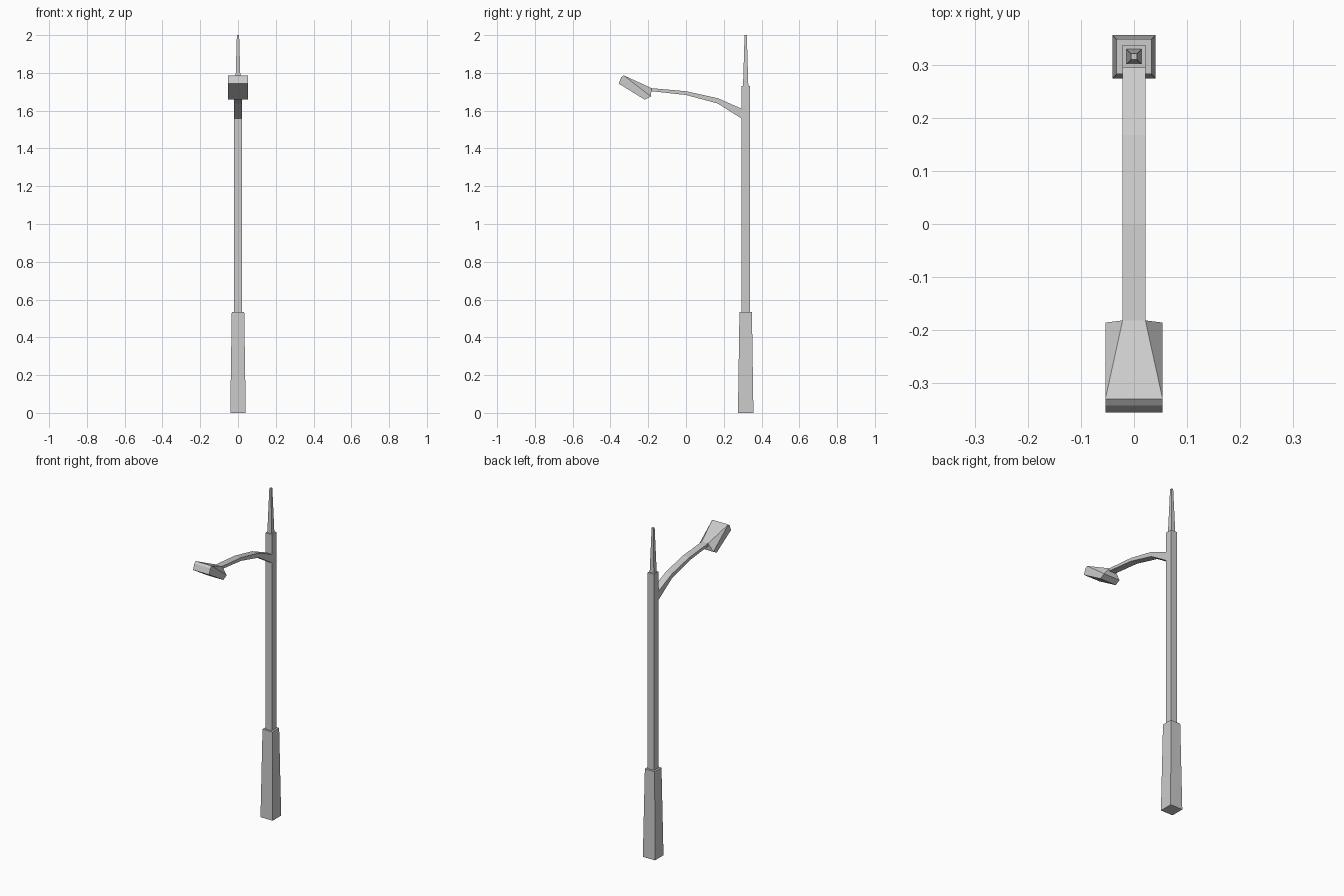
import bpy, bmesh

if "Cube" in bpy.data.objects:
    bpy.data.objects.remove(bpy.data.objects["Cube"])

POLE_Y = 0.316


def finish(name, bm):
    bmesh.ops.recalc_face_normals(bm, faces=bm.faces)
    mesh = bpy.data.meshes.new(name)
    bm.to_mesh(mesh)
    bm.free()
    obj = bpy.data.objects.new(name, mesh)
    bpy.context.collection.objects.link(obj)
    return obj


def loft(name, rings):
    """Skin a chain of four-sided sections and cap both ends."""
    bm = bmesh.new()
    loops = [[bm.verts.new(p) for p in ring] for ring in rings]
    for a, b in zip(loops, loops[1:]):
        for i in range(4):
            j = (i + 1) % 4
            bm.faces.new((a[i], a[j], b[j], b[i]))
    bm.faces.new(loops[0])
    bm.faces.new(loops[-1])
    return finish(name, bm)


def square(half, z):
    return [(sx * half, POLE_Y + sy * half, z)
            for sx, sy in ((-1, -1), (1, -1), (1, 1), (-1, 1))]


# Upright: tapered base, straight pole, thin tapered spike
loft("base", [square(0.041, 0), square(0.033, 0.535)])
loft("pole", [square(0.0215, 0.535), square(0.0215, 1.73)])
loft("spike", [square(0.014, 1.73), square(0.006, 2.0)])

# Curved arm: y, top z, bottom z at each section
w = 0.0215
arm = [(0.296, 1.61, 1.557), (0.168, 1.666, 1.638),
       (0.0, 1.703, 1.683), (-0.183, 1.719, 1.703)]
loft("arm", [[(-w, y, b), (w, y, b), (w, y, t), (-w, y, t)] for y, t, b in arm])

# Lamp head: box with a chamfered front, pinched to the arm width at the top rear
profile = [(w, -0.182, 1.719), (0.054, -0.330, 1.787), (0.054, -0.343, 1.777),
           (0.054, -0.356, 1.743), (0.054, -0.218, 1.658), (0.054, -0.186, 1.675)]
bm = bmesh.new()
for x, y, z in profile:
    for s in (-1, 1):
        bm.verts.new((s * x, y, z))
bmesh.ops.convex_hull(bm, input=bm.verts)
bmesh.ops.dissolve_limit(bm, angle_limit=0.02, verts=bm.verts, edges=bm.edges)
finish("lamp_head", bm)
